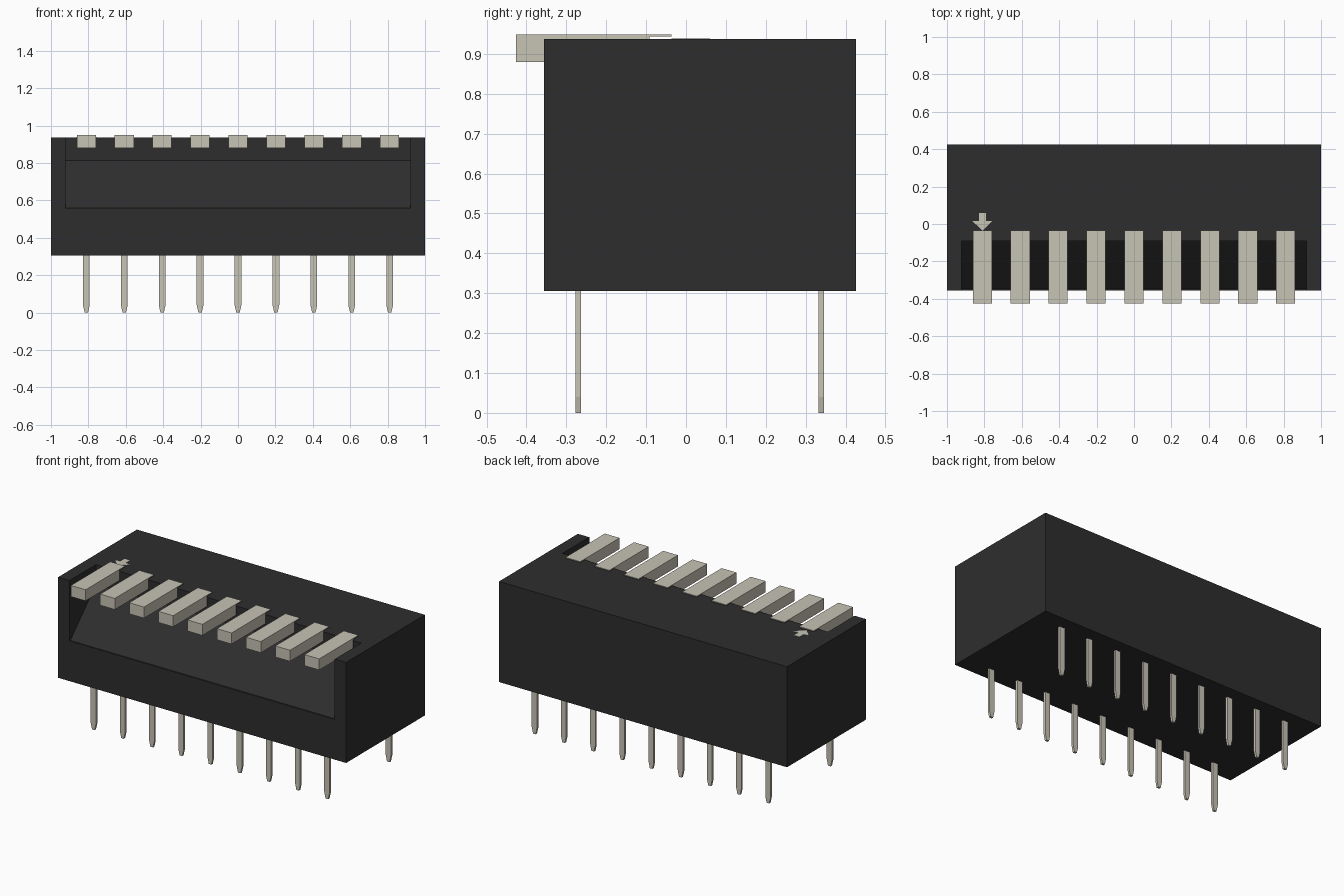
import bpy, bmesh
from mathutils import Vector

cube = bpy.data.objects.get("Cube")
if cube:
    bpy.data.objects.remove(cube, do_unlink=True)


def material(name, rgb):
    m = bpy.data.materials.new(name)
    m.use_nodes = True
    m.diffuse_color = (*rgb, 1)
    m.node_tree.nodes["Principled BSDF"].inputs["Base Color"].default_value = (*rgb, 1)
    return m


BLACK = material("black plastic", (0.027, 0.027, 0.027))
GREY = material("warm light grey", (0.57, 0.55, 0.46))


def prism(name, outline, offset, mat):
    """Closed prism: a flat outline of 3D points swept along an offset."""
    bm = bmesh.new()
    face = bm.faces.new([bm.verts.new(p) for p in outline])
    swept = bmesh.ops.extrude_face_region(bm, geom=[face])
    bmesh.ops.translate(bm, vec=Vector(offset),
                        verts=[v for v in swept["geom"] if isinstance(v, bmesh.types.BMVert)])
    bmesh.ops.recalc_face_normals(bm, faces=bm.faces)
    mesh = bpy.data.meshes.new(name)
    bm.to_mesh(mesh)
    bm.free()
    mesh.materials.append(mat)
    ob = bpy.data.objects.new(name, mesh)
    bpy.context.collection.objects.link(ob)
    return ob


def side_prism(name, yz, x, half, mat):
    return prism(name, [(x - half, y, z) for y, z in yz], (2 * half, 0, 0), mat)


FRONT, BACK, BOTTOM, TOP = -0.356, 0.426, 0.306, 0.937
PITCH, COUNT = 0.2027, 9

# Housing with a sloped recess cut into its front top edge
body = side_prism("housing", [(FRONT, BOTTOM), (BACK, BOTTOM), (BACK, TOP), (FRONT, TOP)],
                  0, 1, BLACK)
cutter = side_prism("recess_cutter",
                    [(-0.5, 0.558), (-0.347, 0.558), (-0.092, 0.813), (-0.092, 1.1), (-0.5, 1.1)],
                    0, 0.921, BLACK)
cutter.hide_render = True
mod = body.modifiers.new("recess", "BOOLEAN")
mod.operation, mod.solver, mod.object = "DIFFERENCE", "EXACT", cutter
bpy.context.view_layer.objects.active = body
bpy.ops.object.modifier_apply(modifier=mod.name)
bpy.data.objects.remove(cutter, do_unlink=True)

# Switch levers with a thin rear tab, and two rows of pins with tapered tips
lever = [(-0.426, 0.879), (-0.092, 0.879), (-0.092, 0.943),
         (-0.036, 0.943), (-0.036, 0.949), (-0.426, 0.949)]
pin = [(-0.018, 0.33), (-0.018, 0.04), (-0.009, 0), (0.009, 0), (0.018, 0.04), (0.018, 0.33)]
for i in range(COUNT):
    x = (i - (COUNT - 1) / 2) * PITCH
    side_prism(f"lever_{i + 1}", lever, x, 0.051, GREY)
    for row, y in (("front", -0.27), ("back", 0.339)):
        prism(f"{row}_pin_{i + 1}", [(x + dx, y - 0.007, z) for dx, z in pin],
              (0, 0.014, 0), GREY)

# Arrow mark behind the first lever
arrow = [(0, -0.036), (0.054, 0.017), (0.019, 0.017), (0.019, 0.06),
         (-0.019, 0.06), (-0.019, 0.017), (-0.054, 0.017)]
prism("arrow_mark", [(x - 4 * PITCH, y, TOP - 0.002) for x, y in arrow], (0, 0, 0.004), GREY)
